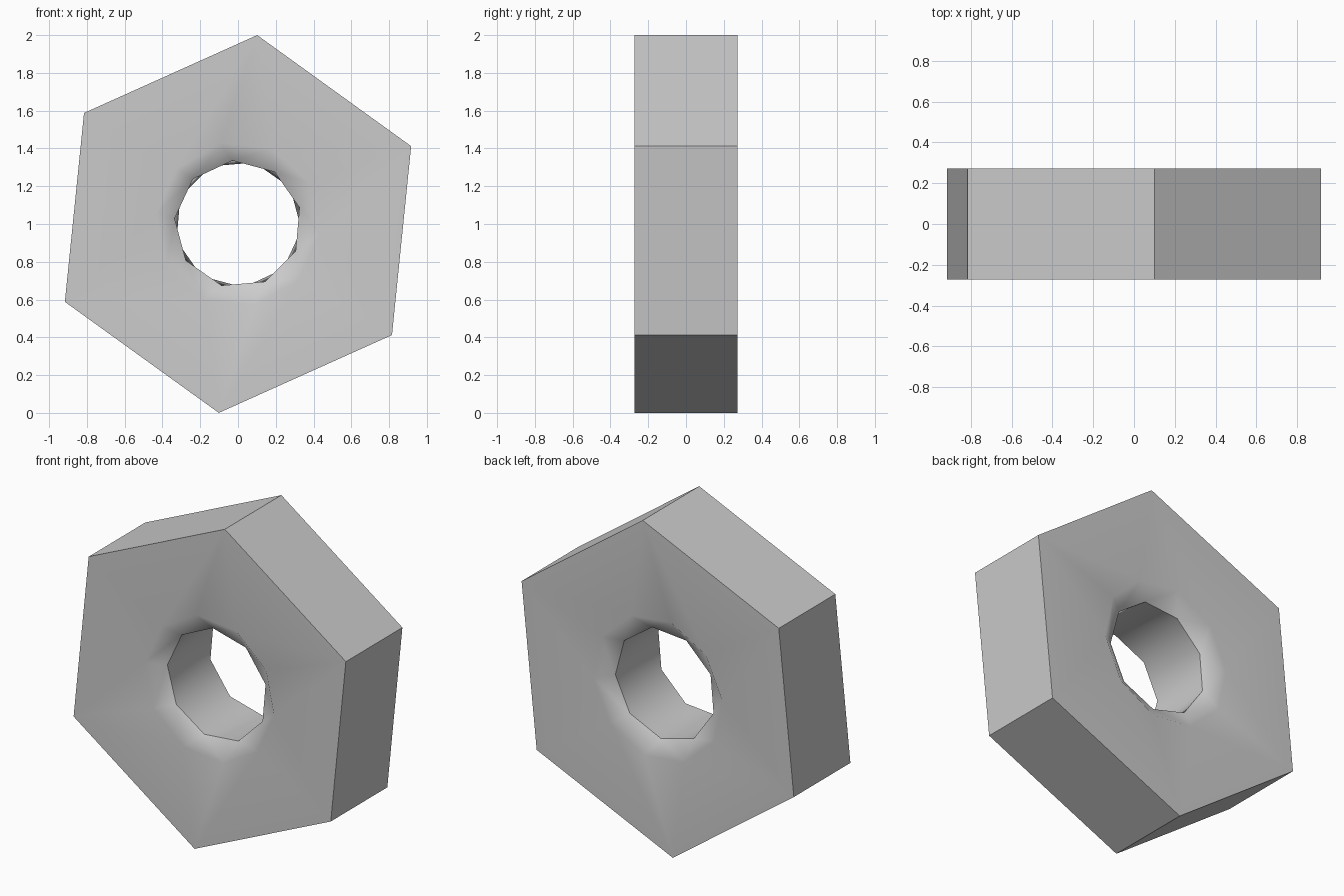
import bpy
import bmesh
from math import cos, sin, radians

cube = bpy.data.objects.get("Cube")
if cube:
    bpy.data.objects.remove(cube)

HALF = 0.272       # half the thickness
BORE = 0.2         # half the length of the straight bore
bm = bmesh.new()


def ring(sides, radius, phase, y):
    """Regular polygon about the hole axis, as (angle, vertex) pairs."""
    angles = [phase + 360 * k / sides for k in range(sides)]
    return [(a, bm.verts.new((radius * cos(radians(a)), y, 1 + radius * sin(radians(a)))))
            for a in angles]


def zip_rings(a, b):
    """Join two rings with a band of triangles, even if their side counts differ."""
    start = min(range(len(b)), key=lambda k: abs((b[k][0] - a[0][0] + 180) % 360 - 180))
    offset = (b[start][0] - a[0][0] + 180) % 360 - 180
    b = b[start:] + b[:start]
    i = j = 0
    while i < len(a) or j < len(b):
        here_a, here_b = a[i % len(a)][1], b[j % len(b)][1]
        next_a = 360 * (i + 1) / len(a)
        next_b = offset + 360 * (j + 1) / len(b)
        if j == len(b) or (i < len(a) and next_a <= next_b + 0.001):
            i += 1
            bm.faces.new((here_a, here_b, a[i % len(a)][1]))
        else:
            j += 1
            bm.faces.new((here_a, here_b, b[j % len(b)][1]))


# Rings from the front wall edge, through the hole, to the back wall edge
rings = [
    ring(6, 1.005, 84.2, -HALF),
    ring(10, 0.437, 101.8, -HALF),
    ring(9, 0.337, 95, -BORE),
    ring(9, 0.337, 75, BORE),
    ring(10, 0.437, 101.8, HALF),
    ring(6, 1.005, 84.2, HALF),
]
# Faces, chamfers, bore and finally the outer walls
for first, second in zip(rings, rings[1:] + rings[:1]):
    zip_rings(first, second)

bmesh.ops.recalc_face_normals(bm, faces=bm.faces[:])
# Merge the flat triangles of the outer walls into single quads
bmesh.ops.dissolve_limit(bm, angle_limit=radians(1),
                         verts=[], edges=[e for e in bm.edges
                                          if all(abs(f.normal.y) < 0.01 for f in e.link_faces)
                                          and e.calc_face_angle(1) < 0.01])
mesh = bpy.data.meshes.new("hex_nut")
bm.to_mesh(mesh)
bm.free()

# Plain grey metal
grey = bpy.data.materials.new("plain grey")
grey.use_nodes = True
colour = (0.6, 0.6, 0.6, 1)
grey.diffuse_color = colour
grey.node_tree.nodes["Principled BSDF"].inputs["Base Color"].default_value = colour
mesh.materials.append(grey)

nut = bpy.data.objects.new("hex_nut", mesh)
bpy.context.collection.objects.link(nut)
bpy.ops.object.select_all(action='DESELECT')
nut.select_set(True)
bpy.context.view_layer.objects.active = nut

# Soft chamfer shading with flat faces and crisp wall edges
bpy.ops.object.shade_smooth_by_angle(angle=radians(45))
weighted = nut.modifiers.new("flat_faces", 'WEIGHTED_NORMAL')
weighted.keep_sharp = True
